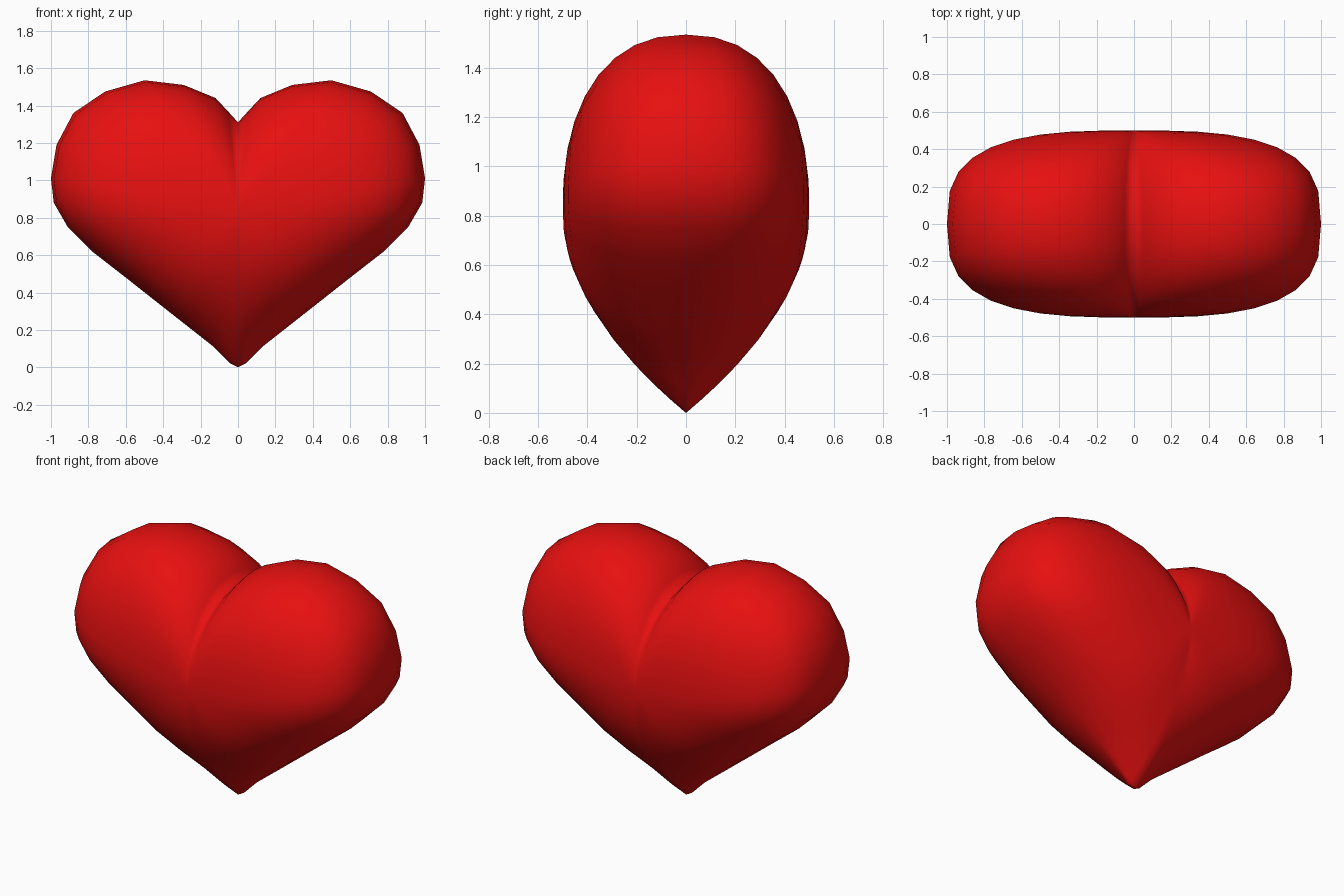
import bpy, bmesh, math

if "Cube" in bpy.data.objects:
    bpy.data.objects.remove(bpy.data.objects["Cube"])

# Right half of the front outline, notch to tip: x, z, and the two
# exponents (a, b) shaping the thickness from centre to rim
HALF = [
    (0.00, 1.31, 2.0, 2.0), (0.05, 1.365, 2.0, 2.0), (0.12, 1.44, 2.1, 2.1),
    (0.29, 1.51, 2.2, 2.2), (0.50, 1.535, 2.3, 2.3), (0.71, 1.475, 2.4, 2.4),
    (0.88, 1.36, 2.6, 2.6), (0.97, 1.19, 2.8, 2.8), (1.00, 1.01, 3.0, 3.0),
    (0.985, 0.88, 3.0, 3.0), (0.91, 0.75, 2.9, 2.8), (0.78, 0.62, 2.7, 2.6),
    (0.60, 0.48, 2.5, 2.4), (0.42, 0.338, 2.4, 2.1), (0.27, 0.22, 2.2, 1.7),
    (0.13, 0.11, 2.1, 1.3), (0.04, 0.02, 2.0, 1.05), (0.00, 0.00, 2.0, 1.0),
]
OUTLINE = HALF + [(-x, z, a, b) for x, z, a, b in reversed(HALF[1:-1])]
CENTRE_Z, DEPTH, RINGS = 0.83, 0.5, 9

red = bpy.data.materials.new("heart red")
red.diffuse_color = (0.8, 0.005, 0.005, 1)
red.use_nodes = True
red.node_tree.nodes["Principled BSDF"].inputs["Base Color"].default_value = red.diffuse_color

bm = bmesh.new()


def ring(t, side):
    """Outline shrunk to fraction t and pushed out to the front or back."""
    return [bm.verts.new((x * t,
                          side * DEPTH * max(0, 1 - t ** a) ** (1 / b),
                          CENTRE_Z + (z - CENTRE_Z) * t))
            for x, z, a, b in OUTLINE]


# Puffed front and back, sharing the rim
n = len(OUTLINE)
rim = ring(1.0, 0)
for side in (-1, 1):
    outer = rim
    for k in range(RINGS - 1, 0, -1):
        inner = ring(math.sin(k / RINGS * math.pi / 2), side)
        for i in range(n):
            j = (i + 1) % n
            bm.faces.new((outer[i], outer[j], inner[j], inner[i]))
        outer = inner
    pole = bm.verts.new((0, side * DEPTH, CENTRE_Z))
    for i in range(n):
        bm.faces.new((outer[i], outer[(i + 1) % n], pole))

bmesh.ops.recalc_face_normals(bm, faces=bm.faces)
for f in bm.faces:
    f.smooth = True

mesh = bpy.data.meshes.new("heart")
bm.to_mesh(mesh)
bm.free()
mesh.materials.append(red)
heart = bpy.data.objects.new("heart", mesh)
bpy.context.collection.objects.link(heart)
